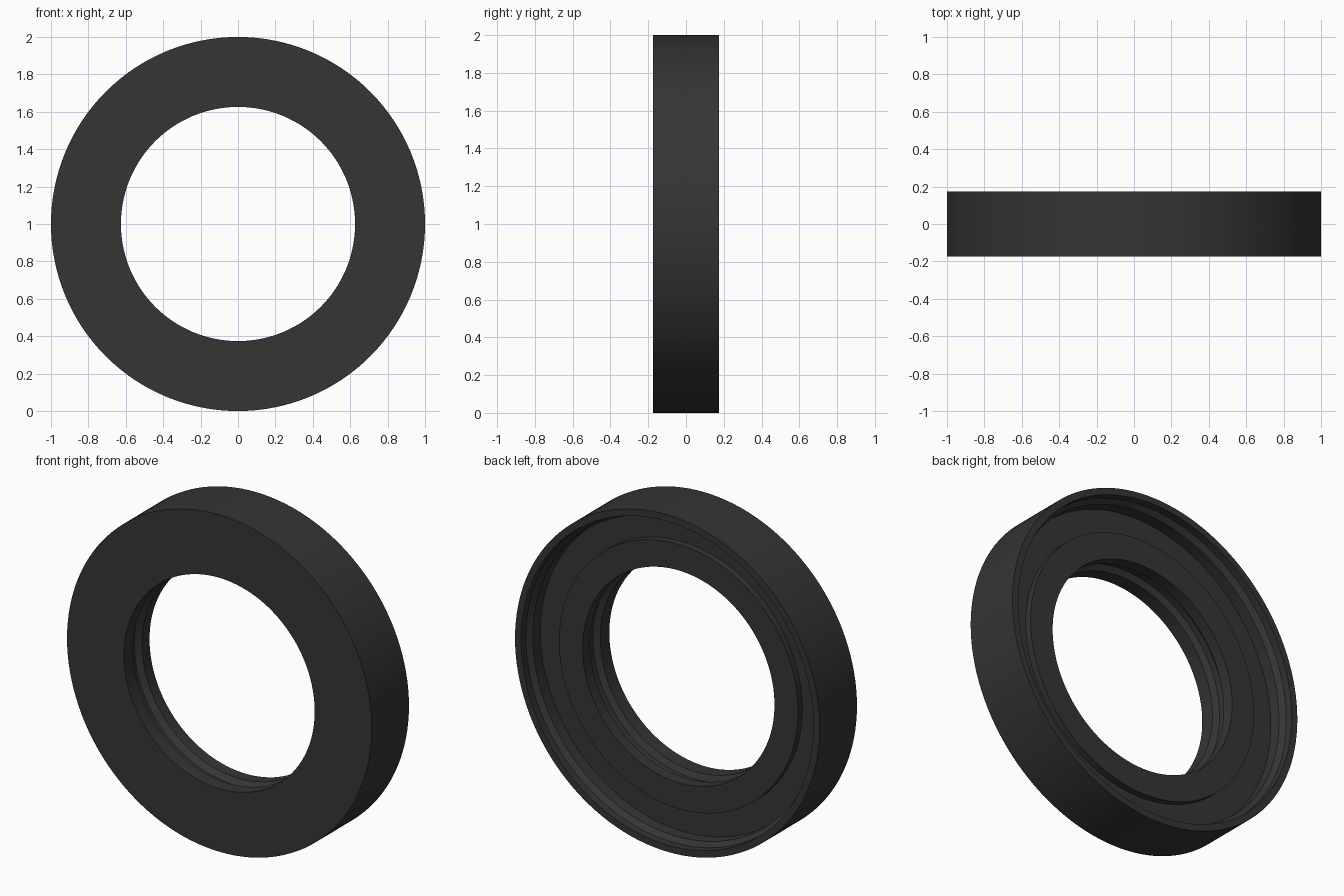
import bpy, bmesh, math

if "Cube" in bpy.data.objects:
    bpy.data.objects.remove(bpy.data.objects["Cube"])

SEGMENTS = 128

rubber = bpy.data.materials.new("dark_rubber")
rubber.diffuse_color = (0.035, 0.035, 0.035, 1)
rubber.use_nodes = True
rubber.node_tree.nodes["Principled BSDF"].inputs["Base Color"].default_value = rubber.diffuse_color


def lathe(name, profile):
    """Revolve a closed (radius, y) profile around the y axis at z = 1."""
    bm = bmesh.new()
    rings = []
    for i in range(SEGMENTS):
        a = 2 * math.pi * i / SEGMENTS
        rings.append([bm.verts.new((r * math.cos(a), y, 1 + r * math.sin(a)))
                      for r, y in profile])
    n = len(profile)
    for i in range(SEGMENTS):
        p, q = rings[i], rings[(i + 1) % SEGMENTS]
        for j in range(n):
            k = (j + 1) % n
            bm.faces.new((p[j], p[k], q[k], q[j]))
    bmesh.ops.recalc_face_normals(bm, faces=bm.faces)
    mesh = bpy.data.meshes.new(name)
    bm.to_mesh(mesh)
    bm.free()
    mesh.materials.append(rubber)
    ob = bpy.data.objects.new(name, mesh)
    bpy.context.collection.objects.link(ob)
    bpy.context.view_layer.objects.active = ob
    ob.select_set(True)
    bpy.ops.object.shade_smooth_by_angle(angle=math.radians(20))
    ob.select_set(False)
    return ob


# Shaft seal: flat front, outer casing, stepped recess and grooved inner lip
lathe("seal_ring", [
    (0.626, -0.175), (1.0, -0.175),                # flat front
    (1.0, 0.175), (0.96, 0.175),                   # casing and rear rim
    (0.96, 0.13), (0.935, 0.10), (0.935, 0.03),    # stepped recess wall
    (0.785, 0.03), (0.785, 0.07), (0.63, 0.07),    # recess floor and raised lip
    (0.63, 0.00), (0.66, -0.03),                   # rear land, groove
    (0.66, -0.07), (0.626, -0.09),                 # groove, front land
])
